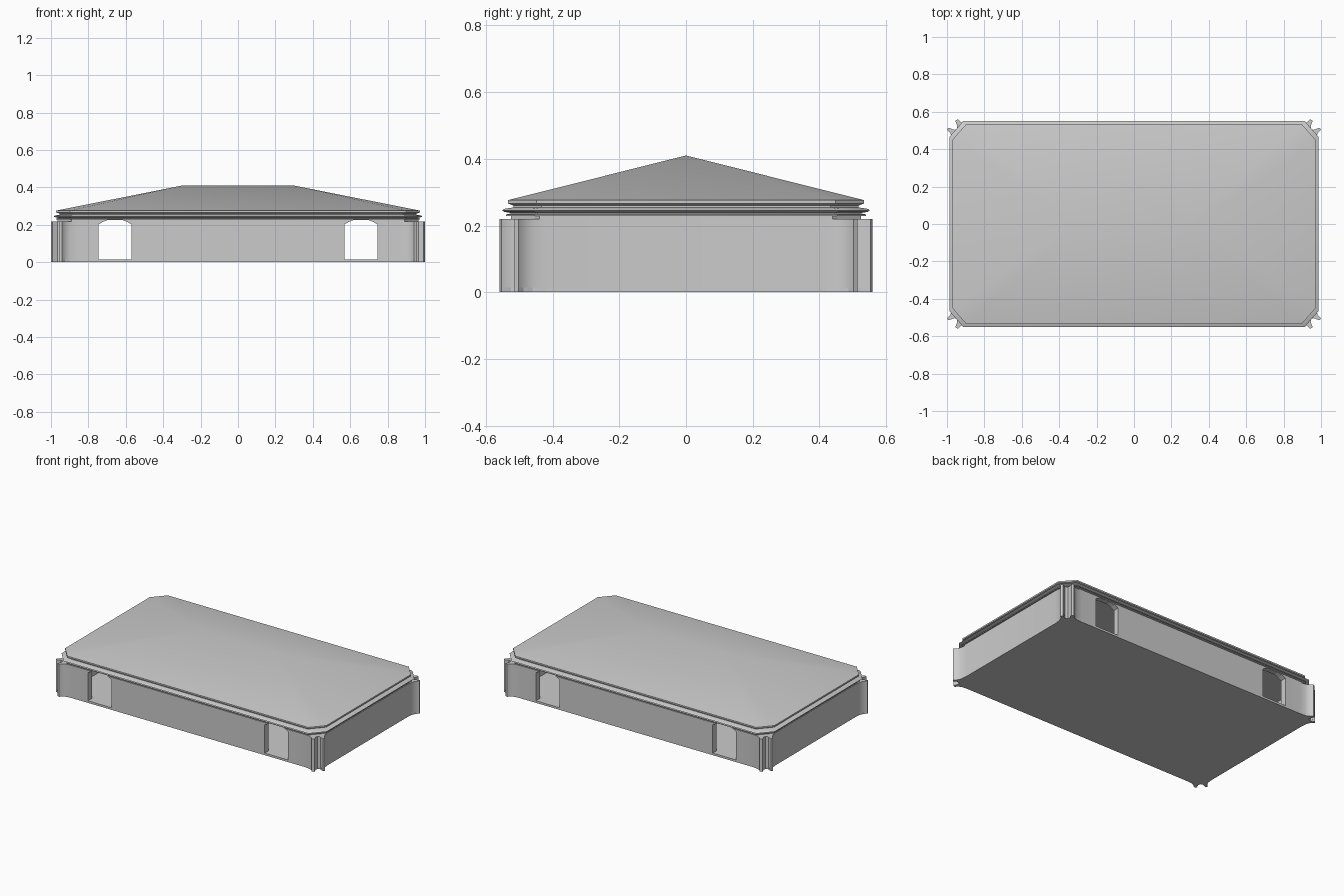
import bpy, bmesh

if "Cube" in bpy.data.objects:
    bpy.data.objects.remove(bpy.data.objects["Cube"])

DOOR_X, DOOR_HALF = 0.6575, 0.0875


def add_object(name, bm, smooth=None):
    bmesh.ops.recalc_face_normals(bm, faces=bm.faces)
    mesh = bpy.data.meshes.new(name)
    bm.to_mesh(mesh)
    bm.free()
    ob = bpy.data.objects.new(name, mesh)
    bpy.context.collection.objects.link(ob)
    if smooth:
        bpy.ops.object.select_all(action='DESELECT')
        ob.select_set(True)
        bpy.context.view_layer.objects.active = ob
        bpy.ops.object.shade_smooth_by_angle(angle=smooth)
    return ob


def four_way(quarter):
    """Mirror a +x +y corner outline (clockwise order) into a closed loop."""
    q = quarter
    r = q[::-1]
    return (q + [(x, -y) for x, y in r] + [(-x, -y) for x, y in q]
            + [(-x, y) for x, y in r])


def chamfered(hx, hy, cx=0.075, cy=0.085):
    return four_way([(hx - cx, hy), (hx, hy - cy)])


def loft(bm, rings, close=False):
    """Skin a stack of (outline, z) rings of equal length."""
    loops = [[bm.verts.new((x, y, z)) for x, y in pts] for pts, z in rings]
    pairs = list(zip(loops, loops[1:]))
    if close:
        pairs.append((loops[-1], loops[0]))
    for a, b in pairs:
        for i in range(len(a)):
            j = (i + 1) % len(a)
            bm.faces.new((a[i], a[j], b[j], b[i]))
    return loops


# Wall plan: flat sides flaring into two fins around a notch at each corner
corner = [(0.86, 0.53), (0.90, 0.533), (0.925, 0.543), (0.94, 0.56),
          (0.956, 0.553), (0.945, 0.525), (0.947, 0.508), (0.965, 0.502),
          (0.992, 0.515), (1.0, 0.503), (0.983, 0.487), (0.971, 0.46),
          (0.967, 0.42)]
outer = four_way(corner)
inner = four_way([(min(x, 0.925), min(y, 0.49)) for x, y in corner])

# Floor slab
bm = bmesh.new()
loops = loft(bm, [(outer, 0.0), (outer, 0.014)])
bm.faces.new(loops[0])
bm.faces.new(loops[1])
add_object("floor", bm)


# Arched doorway cutters, passing through front and back
def door_cutter(sign):
    bm = bmesh.new()
    prof = [(-1, 0.0141), (1, 0.0141), (1, 0.203), (0.72, 0.217), (0.4, 0.227),
            (-0.4, 0.227), (-0.72, 0.217), (-1, 0.203)]
    vs = [bm.verts.new((sign * DOOR_X + u * DOOR_HALF, -0.8, z)) for u, z in prof]
    face = bm.faces.new(vs)
    ext = bmesh.ops.extrude_face_region(bm, geom=[face])
    bmesh.ops.translate(bm, vec=(0, 1.6, 0),
                        verts=[v for v in ext["geom"] if isinstance(v, bmesh.types.BMVert)])
    ob = add_object("door_cutter", bm)
    ob.hide_render = True
    ob.hide_viewport = True
    return ob


cutters = [door_cutter(s) for s in (-1, 1)]


def cut_doors(ob):
    for c in cutters:
        m = ob.modifiers.new("doorway", 'BOOLEAN')
        m.operation = 'DIFFERENCE'
        m.solver = 'EXACT'
        m.object = c


# Hollow walls
bm = bmesh.new()
loft(bm, [(outer, 0.0138), (outer, 0.219), (inner, 0.219), (inner, 0.0138)], close=True)
cut_doors(add_object("walls", bm, 0.6))

# Recessed band above the walls
bm = bmesh.new()
band = chamfered(0.965, 0.525)
band_in = chamfered(0.925, 0.49)
loft(bm, [(band, 0.2185), (band, 0.235), (band_in, 0.235), (band_in, 0.2185)], close=True)
cut_doors(add_object("wall_band", bm))

# Moulded cornice, ending in the roof eave
bm = bmesh.new()
steps = [(0.962, 0.522, 0.228), (0.972, 0.54, 0.229), (0.972, 0.54, 0.233),
         (0.96, 0.522, 0.237), (0.978, 0.545, 0.241), (0.986, 0.552, 0.245),
         (0.978, 0.545, 0.25), (0.955, 0.518, 0.254), (0.955, 0.518, 0.26),
         (0.972, 0.534, 0.266), (0.972, 0.534, 0.276)]
ceiling = chamfered(0.925, 0.49)
rings = [(ceiling, 0.232), (ceiling, 0.228)]
rings += [(chamfered(hx, hy), z) for hx, hy, z in steps]
loops = loft(bm, rings)
bm.faces.new(loops[0])
bm.faces.new(loops[-1])
add_object("cornice", bm, 0.5)

# Hipped roof with clipped corners
bm = bmesh.new()
eave = [bm.verts.new((x, y, 0.276)) for x, y in chamfered(0.972, 0.534)]
right, left = (bm.verts.new((s * 0.3, 0, 0.41)) for s in (1, -1))
for i in range(8):
    a, b = eave[i], eave[(i + 1) % 8]
    if a.co.x * b.co.x < 0:
        tops = (right, left) if b.co.x > 0 else (left, right)
        bm.faces.new((a, b) + tops)
    else:
        bm.faces.new((a, b, right if a.co.x > 0 else left))
add_object("roof", bm, 0.6)
